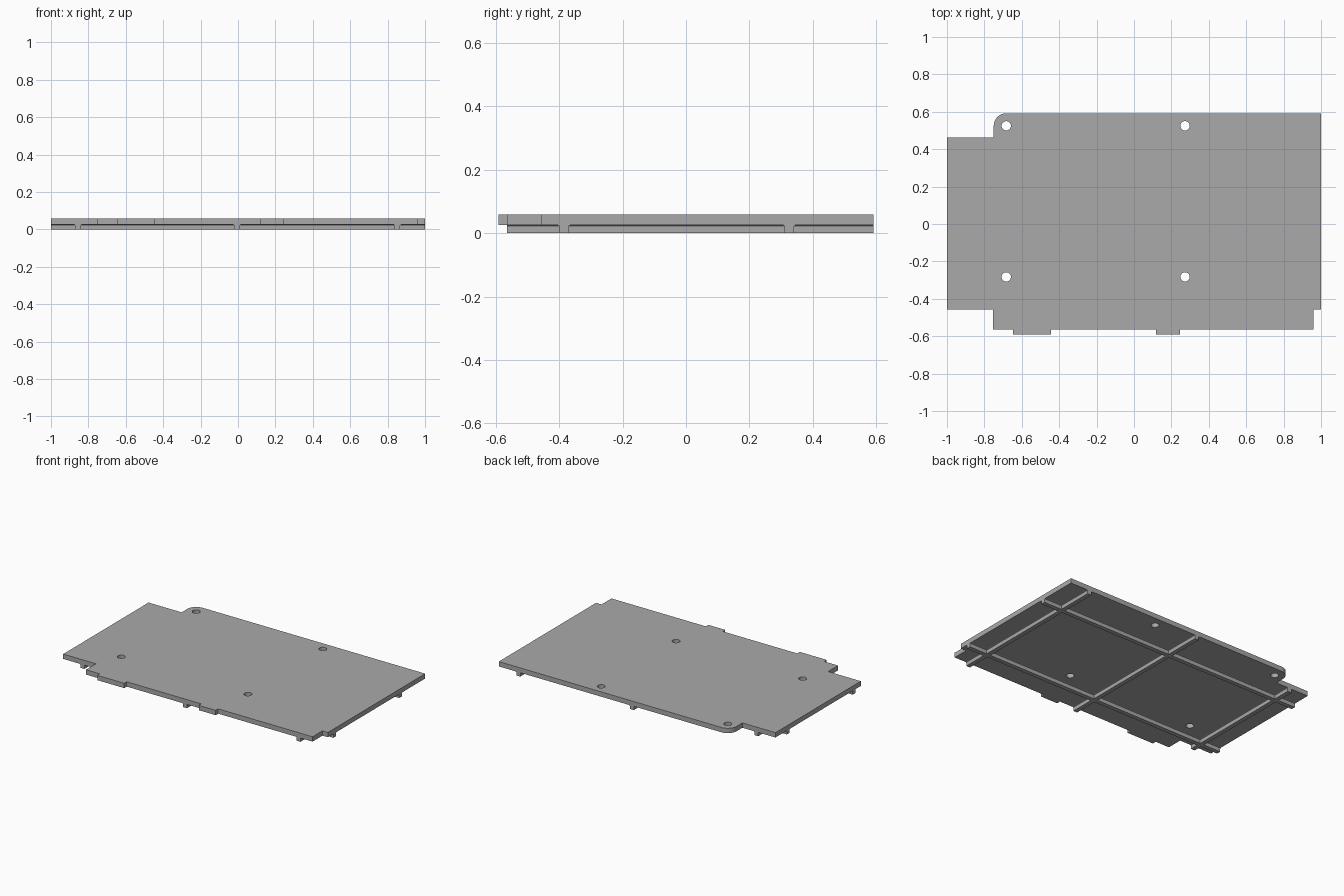
import bpy, bmesh, math

default = bpy.data.objects.get("Cube")
if default:
    bpy.data.objects.remove(default, do_unlink=True)

RIB_H, TOP = 0.026, 0.059
HALF_W, FILLET = 0.0148, 0.006

grey = bpy.data.materials.new("plain grey")
grey.use_nodes = True
colour = (0.4, 0.4, 0.4, 1)
grey.diffuse_color = colour
grey.node_tree.nodes["Principled BSDF"].inputs["Base Color"].default_value = colour


def arc(cx, cy, r, start, end, n):
    """Points along an arc, angles in degrees."""
    angles = [math.radians(start + (end - start) * i / n) for i in range(n + 1)]
    return [(cx + r * math.cos(a), cy + r * math.sin(a)) for a in angles]


def add_loop(curve, points):
    spline = curve.splines.new("POLY")
    spline.points.add(len(points) - 1)
    for p, (x, y) in zip(spline.points, points):
        p.co = (x, y, 0, 1)
    spline.use_cyclic_u = True


# Plate: notched outline with one rounded corner and four round holes
outline = [(-1, -0.458), (-0.753, -0.458), (-0.753, -0.565), (-0.648, -0.565),
           (-0.648, -0.592), (-0.445, -0.592), (-0.445, -0.565), (0.118, -0.565),
           (0.118, -0.592), (0.246, -0.592), (0.246, -0.565), (0.959, -0.565),
           (0.959, -0.458), (1, -0.458), (1, 0.592)]
outline += arc(-0.683, 0.525, 0.067, 90, 180, 10)
outline += [(-0.75, 0.463), (-1, 0.463)]

curve = bpy.data.curves.new("plate", "CURVE")
curve.dimensions = "2D"
curve.fill_mode = "BOTH"
curve.extrude = (TOP - RIB_H) / 2
add_loop(curve, outline)
for hx in (-0.683, 0.273):
    for hy in (-0.283, 0.525):
        add_loop(curve, arc(hx, hy, 0.025, 0, 345, 23))
plate = bpy.data.objects.new("plate", curve)
bpy.context.collection.objects.link(plate)
plate.location.z = (TOP + RIB_H) / 2
curve.materials.append(grey)
bpy.context.view_layer.objects.active = plate
plate.select_set(True)
bpy.ops.object.convert(target="MESH")
bpy.ops.object.shade_smooth_by_angle(angle=math.radians(30))


# Ribs: straight bars whose tops flare into the underside of the plate
def rib(name, centre, start, end, along_y):
    half = [(HALF_W, 0), (HALF_W, RIB_H - FILLET),
            (HALF_W + FILLET * 0.3, RIB_H - FILLET * 0.3), (HALF_W + FILLET, RIB_H)]
    profile = half + [(-w, z) for w, z in reversed(half)]
    bm = bmesh.new()
    rings = []
    for t in (start, end):
        rings.append([bm.verts.new((centre + w, t, z) if along_y else (t, centre + w, z))
                      for w, z in profile])
    a, b = rings
    bm.faces.new(a)
    bm.faces.new(b)
    for i in range(len(profile)):
        j = (i + 1) % len(profile)
        bm.faces.new((a[i], a[j], b[j], b[i]))
    bmesh.ops.recalc_face_normals(bm, faces=bm.faces)
    mesh = bpy.data.meshes.new(name)
    bm.to_mesh(mesh)
    bm.free()
    mesh.materials.append(grey)
    bpy.context.collection.objects.link(bpy.data.objects.new(name, mesh))


long_x = (-0.855, -0.005, 0.852)
rib("right_rib", long_x[0], -0.458, 0.463, True)
rib("middle_rib", long_x[1], -0.565, 0.592, True)
rib("left_rib", long_x[2], -0.565, 0.592, True)

# Cross ribs fill the spans between the long ribs
stops = [-1] + [x + s * HALF_W for x in long_x for s in (-1, 1)] + [1]
for label, y in (("front", -0.385), ("back", 0.326)):
    for i in range(0, len(stops), 2):
        rib(f"{label}_cross_rib_{i // 2 + 1}", y, stops[i], stops[i + 1], False)
